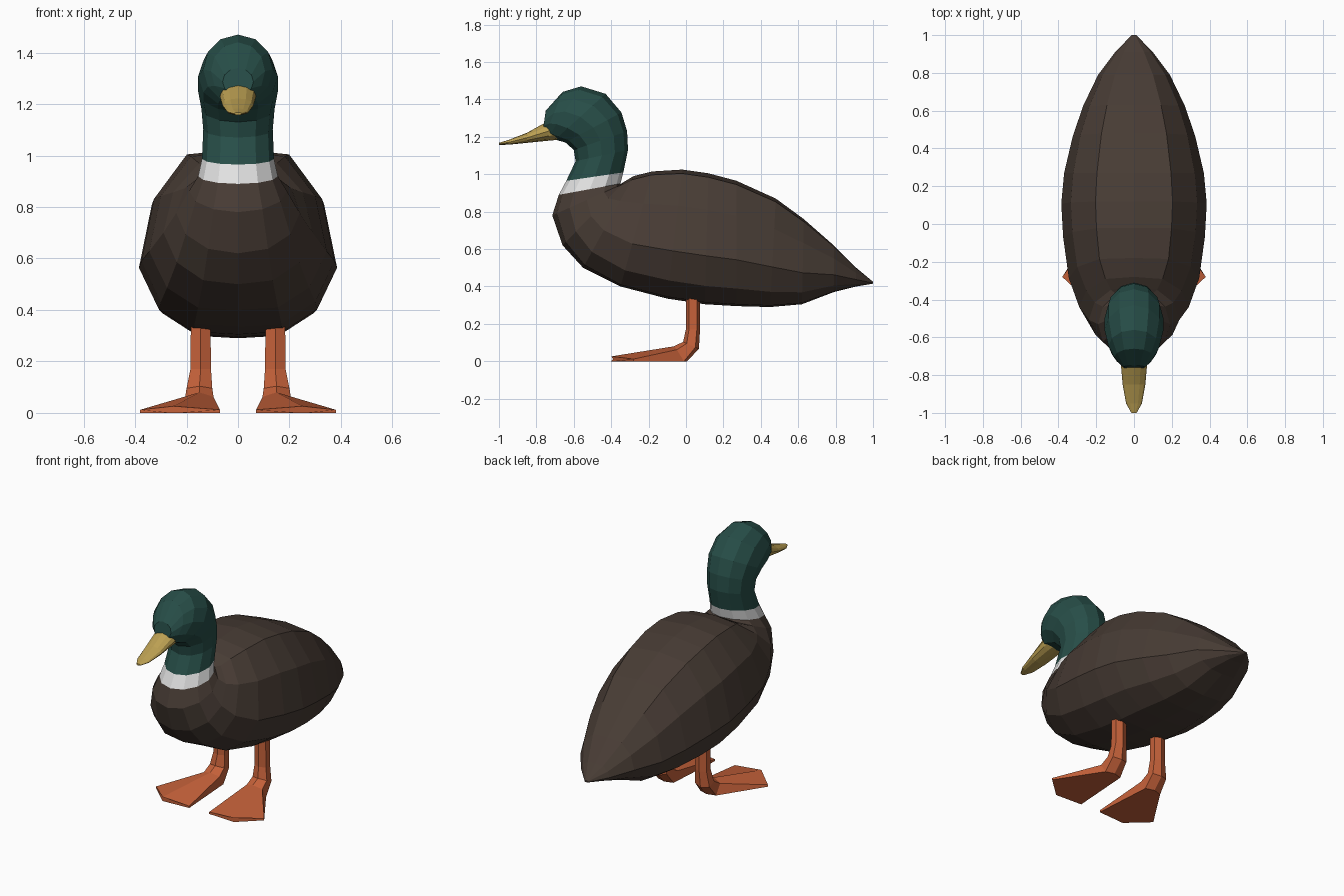
import bpy, bmesh, math

if "Cube" in bpy.data.objects:
    bpy.data.objects.remove(bpy.data.objects["Cube"])


def material(name, rgb):
    m = bpy.data.materials.new(name)
    m.diffuse_color = (*rgb, 1)
    m.use_nodes = True
    m.node_tree.nodes["Principled BSDF"].inputs["Base Color"].default_value = m.diffuse_color
    return m


GREEN = material("dark green", (0.020, 0.075, 0.064))
WHITE = material("white", (0.75, 0.75, 0.75))
BROWN = material("dark brown", (0.064, 0.045, 0.035))
YELLOW = material("bill yellow", (0.50, 0.35, 0.085))
ORANGE = material("leg orange", (0.56, 0.12, 0.042))


def loft(name, rings, mats, band_mat=lambda i: 0):
    """Skin closed rings of points, cap both ends."""
    bm = bmesh.new()
    vs = [[bm.verts.new(p) for p in r] for r in rings]
    n = len(vs[0])
    for i in range(len(vs) - 1):
        for j in range(n):
            k = (j + 1) % n
            f = bm.faces.new((vs[i][j], vs[i][k], vs[i + 1][k], vs[i + 1][j]))
            f.material_index = band_mat(i)
    bm.faces.new(vs[0]).material_index = band_mat(0)
    bm.faces.new(vs[-1]).material_index = band_mat(len(vs) - 2)
    bmesh.ops.recalc_face_normals(bm, faces=bm.faces)
    me = bpy.data.meshes.new(name)
    bm.to_mesh(me)
    bm.free()
    for m in mats:
        me.materials.append(m)
    ob = bpy.data.objects.new(name, me)
    bpy.context.collection.objects.link(ob)
    return ob


# Half sections as (share of half width, share of the way top -> bottom)
ROUND = [(math.sin(a * math.pi / 6), (1 - math.cos(a * math.pi / 6)) / 2) for a in range(7)]
PLUMP = [(0, 0), (.53, .03), (.87, .28), (1, .63), (.8, .86), (.45, .985), (0, 1)]


def section(yt, zt, yb, zb, w, b):
    """12-sided ring from a top/back point to a bottom/front point; b blends round to plump."""
    half = []
    for (x0, t0), (x1, t1) in zip(ROUND, PLUMP):
        x, t = x0 + (x1 - x0) * b, t0 + (t1 - t0) * b
        half.append((x * w, yt + (yb - yt) * t, zt + (zb - zt) * t))
    return half + [(-x, y, z) for x, y, z in half[5:0:-1]]


# Head, neck and body: top/back y z, bottom/front y z, half width, plumpness
HEAD = [
    (-.75, 1.34, -.765, 1.235, .06, 0),
    (-.66, 1.44, -.75, 1.215, .105, 0),
    (-.56, 1.47, -.735, 1.20, .135, 0),
    (-.43, 1.43, -.70, 1.185, .155, 0),
    (-.345, 1.33, -.645, 1.17, .155, 0),
    (-.315, 1.23, -.60, 1.13, .142, 0),
    (-.31, 1.13, -.59, 1.07, .135, 0),
    (-.335, 1.01, -.64, .965, .14, 0),
    (-.35, .95, -.68, .89, .155, 0),
]
BODY = [
    (-.345, .945, -.715, .78, .19, 0),
    (-.33, .96, -.66, .62, .24, .3),
    (-.28, .99, -.55, .50, .29, .7),
    (-.18, 1.015, -.35, .40, .345, 1),
    (-.02, 1.025, -.10, .335, .375, 1),
    (.12, 1.005, .10, .305, .385, 1),
    (.27, .965, .27, .295, .37, 1),
    (.48, .87, .45, .29, .325, 1),
    (.63, .76, .62, .305, .27, 1),
    (.79, .62, .79, .37, .19, 1),
    (.91, .50, .91, .40, .10, 1),
    (1.0, .425, 1.0, .415, .012, 1),
]
collar = len(HEAD) - 2
loft("body_neck_and_head", [section(*r) for r in HEAD + BODY], [GREEN, WHITE, BROWN],
     lambda i: 0 if i < collar else 1 if i == collar else 2)

# Bill
BILL = [
    (-.70, 1.285, -.67, 1.185, .07, 0),
    (-.745, 1.28, -.73, 1.18, .07, 0),
    (-.85, 1.222, -.85, 1.168, .06, 0),
    (-.95, 1.183, -.95, 1.158, .042, 0),
    (-1.0, 1.168, -1.0, 1.157, .014, 0),
]
loft("bill", [section(*r) for r in BILL], [YELLOW])


# Legs with webbed feet
def hexagon(cx, cy, z, rx, ry, tilt):
    pts = [(-1, .55), (-1, -.55), (0, -1), (1, -.55), (1, .55), (0, 1)]
    return [(cx + rx * u, cy + ry * v, z + tilt * ry * v) for u, v in pts]


TOES = [(.07, -.39, 0), (.07, -.39, .012), (.25, -.40, .026),
        (.38, -.28, .012), (.38, -.28, 0), (.25, -.40, 0)]
LEG = [
    hexagon(.145, .037, .36, .038, .038, 0),
    hexagon(.145, .037, .17, .040, .038, 0),
    hexagon(.150, .027, .085, .050, .042, -.45),
    hexagon(.150, -.03, .04, .055, .035, -1.14),
    TOES,
]
# keep the heel on the ground
LEG[3] = [(x, y, 0 if j in (0, 4, 5) else z) for j, (x, y, z) in enumerate(LEG[3])]
for side, s in (("left", 1), ("right", -1)):
    loft(side + "_leg_and_foot", [[(s * x, y, z) for x, y, z in r] for r in LEG], [ORANGE])
